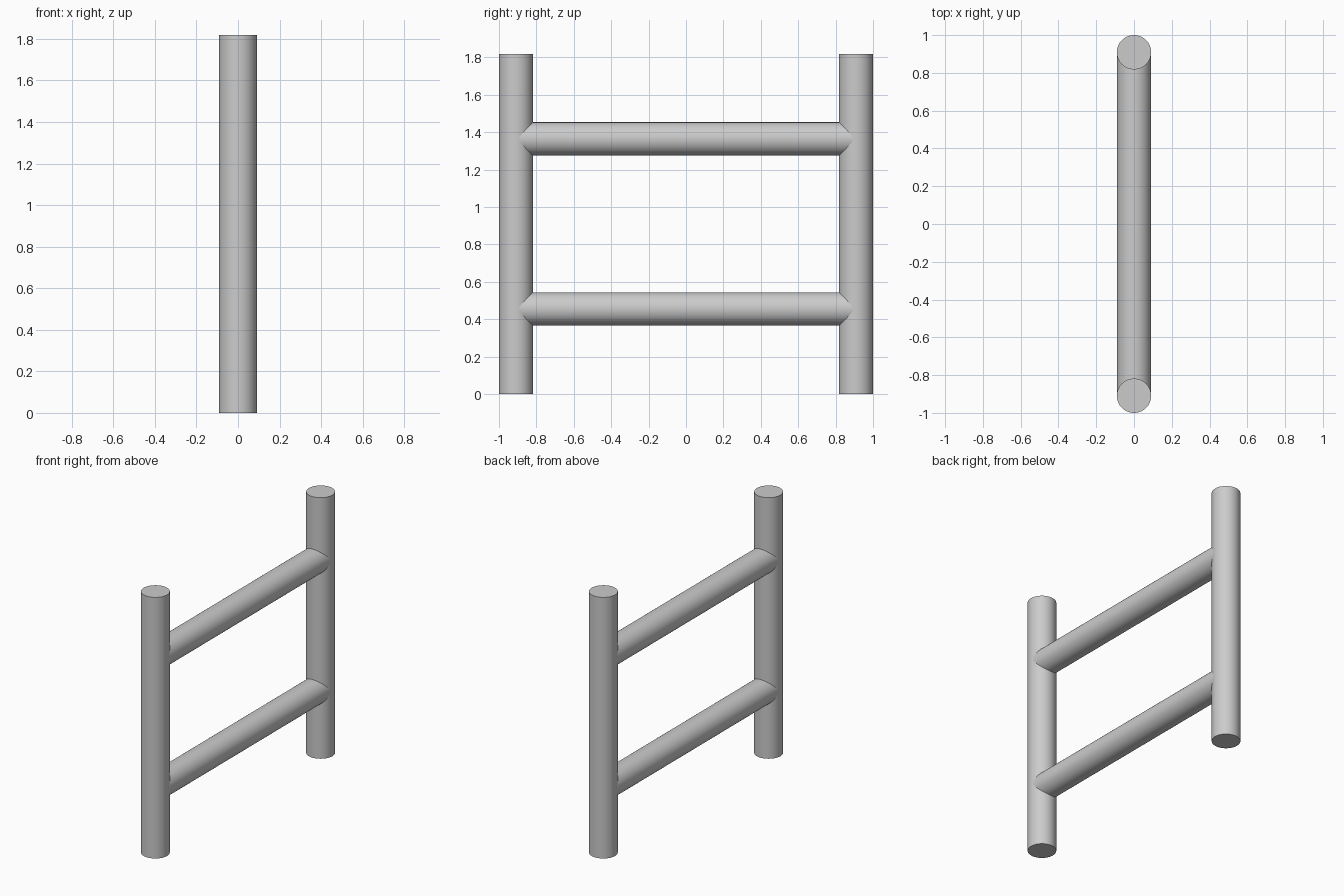
import bpy
from math import pi

if "Cube" in bpy.data.objects:
    bpy.data.objects.remove(bpy.data.objects["Cube"])

HEIGHT = 20 / 11
POST_RADIUS = 1 / 11
POST_Y = 10 / 11
RUNG_RADIUS = 0.0895


def tube(name, radius, length, location, rotation=(0, 0, 0)):
    bpy.ops.mesh.primitive_cylinder_add(vertices=64, radius=radius, depth=length,
                                        location=location, rotation=rotation)
    obj = bpy.context.object
    obj.name = name
    bpy.ops.object.shade_smooth_by_angle()
    return obj


# Upright posts
for side, sign in (("front", -1), ("back", 1)):
    tube(side + "_post", POST_RADIUS, HEIGHT, (0, sign * POST_Y, HEIGHT / 2))

# Horizontal rungs, ending on the post axes
for level, fraction in (("lower", 0.25), ("upper", 0.75)):
    tube(level + "_rung", RUNG_RADIUS, 2 * POST_Y, (0, 0, HEIGHT * fraction), (pi / 2, 0, 0))
